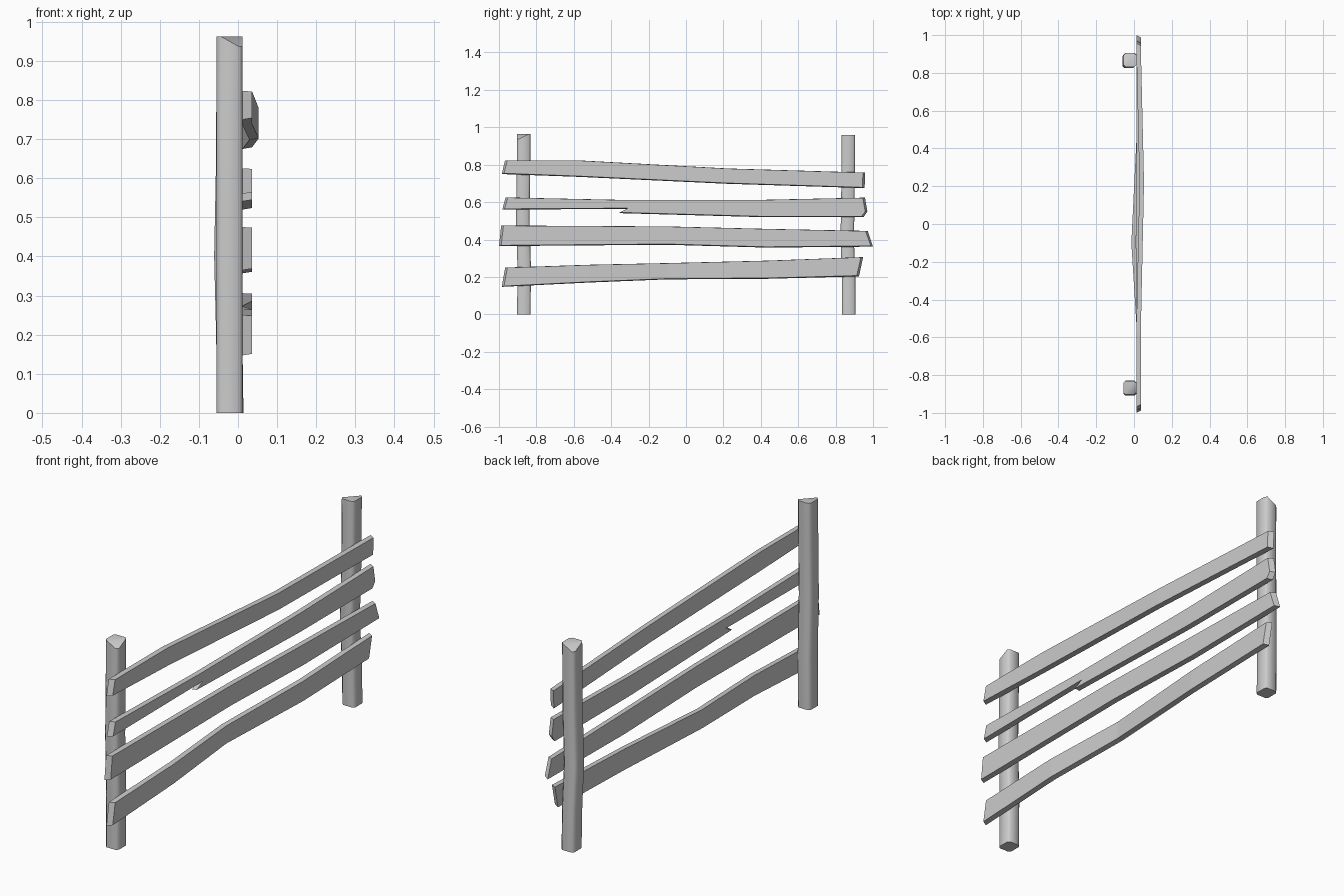
import bpy, bmesh, math

if "Cube" in bpy.data.objects:
    bpy.data.objects.remove(bpy.data.objects["Cube"])


def finish(bm, name):
    bmesh.ops.recalc_face_normals(bm, faces=bm.faces)
    mesh = bpy.data.meshes.new(name)
    bm.to_mesh(mesh)
    bm.free()
    ob = bpy.data.objects.new(name, mesh)
    bpy.context.collection.objects.link(ob)
    return ob


def offset_at(y, bends):
    """Interpolate the sideways warp of a board at position y."""
    for (y0, d0), (y1, d1) in zip(bends, bends[1:]):
        if y0 <= y <= y1:
            return d0 + (d1 - d0) * (y - y0) / (y1 - y0)
    return 0.0


def plank(name, bottom, top, bends=()):
    """Board from a side outline (y, z), extruded in x and warped at the bends."""
    back, front = 0.012, 0.036
    bm = bmesh.new()
    outline = bottom + top[::-1]
    loops = []
    for x in (back, front):
        ring = []
        for i, (y, z) in enumerate(outline):
            if x == front:  # front side is slightly smaller
                if abs(y) > 0.9:
                    y -= math.copysign(0.012, y)
                z += 0.004 if i < len(bottom) else -0.001
            ring.append(bm.verts.new((x, y, z)))
        loops.append(ring)
    n = len(outline)
    bm.faces.new(loops[0])
    bm.faces.new(loops[1])
    for i in range(n):
        j = (i + 1) % n
        bm.faces.new((loops[0][i], loops[0][j], loops[1][j], loops[1][i]))
    for y, _ in bends:
        bmesh.ops.bisect_plane(bm, geom=bm.verts[:] + bm.edges[:] + bm.faces[:],
                               dist=1e-4, plane_co=(0, y, 0), plane_no=(0, 1, 0))
    for v in bm.verts:
        v.co.x += offset_at(v.co.y, bends)
    return finish(bm, name)


def post(name, y, path, low):
    """Chamfered square post along a path of (z, dx, dy), one top corner cut low."""
    hx, hy, b, cx = 0.0335, 0.036, 0.01, -0.0215
    section = []
    for sx, sy in ((1, -1), (1, 1), (-1, 1), (-1, -1)):
        pair = [(sx * (hx - b), sy * hy), (sx * hx, sy * (hy - b))]
        section += pair if sx * sy < 0 else pair[::-1]
    bm = bmesh.new()
    rings = [[bm.verts.new((cx + px + dx, y + py + dy, z)) for px, py in section]
             for z, dx, dy in path]
    for a, c in zip(rings, rings[1:]):
        for i in range(8):
            j = (i + 1) % 8
            bm.faces.new((a[i], a[j], c[j], c[i]))
    bm.faces.new(rings[0])
    # folded top
    t = rings[-1][low:] + rings[-1][:low]
    t[0].co.z -= 0.026
    t[1].co.z -= 0.026
    bm.faces.new((t[7], t[0], t[1], t[2]))
    bm.faces.new(t[2:])
    ob = finish(bm, name)
    bpy.ops.object.select_all(action='DESELECT')
    ob.select_set(True)
    bpy.context.view_layer.objects.active = ob
    bpy.ops.object.shade_smooth_by_angle(angle=math.radians(50))


# Posts
post("front_post", -0.867,
     [(0, 0, 0), (0.25, 0, 0.002), (0.52, 0, -0.006), (0.75, 0, -0.002), (0.963, 0, 0)], 0)
post("back_post", 0.868,
     [(0, 0.002, 0.002), (0.2, -0.001, 0.001), (0.4, -0.006, -0.006),
      (0.65, -0.001, -0.002), (0.96, 0, 0)], 4)

# Rails
plank("top_rail",
      [(-0.985, 0.75), (-0.57, 0.735), (0.22, 0.698), (0.955, 0.675)],
      [(-0.968, 0.823), (-0.57, 0.823), (0.22, 0.78), (0.958, 0.758)],
      [(-0.57, 0), (0.22, 0.017), (0.94, 0)])
plank("broken_rail",
      [(-0.982, 0.56), (-0.31, 0.564), (-0.355, 0.541), (0.4, 0.52), (0.95, 0.52)],
      [(-0.965, 0.625), (-0.35, 0.612), (0.4, 0.612), (0.957, 0.624), (0.97, 0.55)])
plank("middle_rail",
      [(-1.0, 0.365), (-0.1, 0.372), (0.43, 0.357), (1.0, 0.362)],
      [(-0.988, 0.475), (-0.1, 0.47), (0.43, 0.457), (0.972, 0.446)])
plank("bottom_rail",
      [(-0.985, 0.147), (-0.52, 0.17), (-0.1, 0.187), (0.43, 0.19), (0.925, 0.203)],
      [(-0.967, 0.25), (-0.52, 0.265), (-0.1, 0.274), (0.43, 0.287), (0.947, 0.306)],
      [(-0.52, 0), (-0.1, -0.026), (0.43, 0)])
